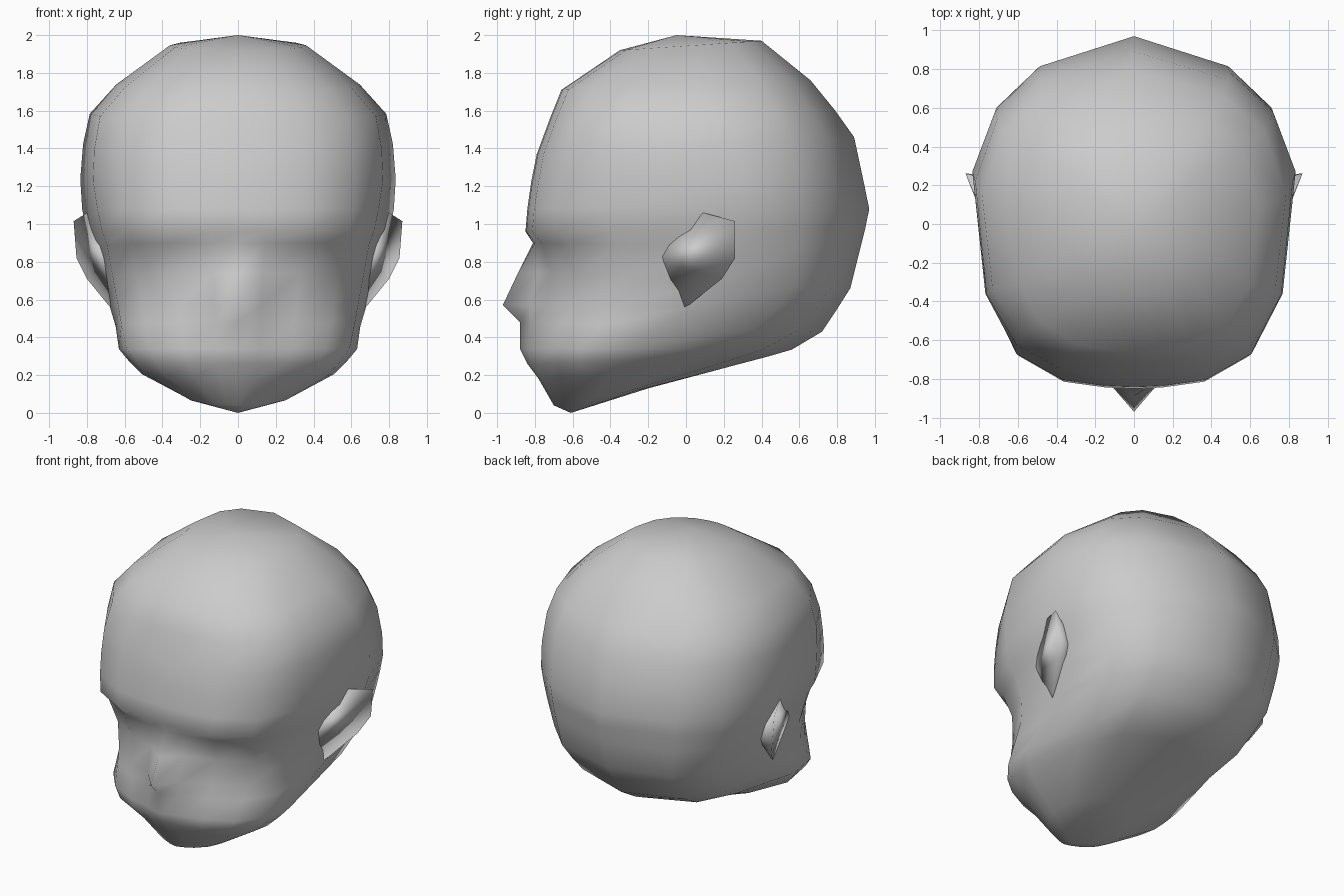
import bpy, bmesh
from math import exp

cube = bpy.data.objects.get("Cube")
if cube:
    bpy.data.objects.remove(cube, do_unlink=True)

clay = bpy.data.materials.new("plain grey")
clay.use_nodes = True
clay.diffuse_color = (0.6, 0.6, 0.6, 1)
clay.node_tree.nodes["Principled BSDF"].inputs["Base Color"].default_value = (0.6, 0.6, 0.6, 1)


def finish(bm, name):
    bmesh.ops.recalc_face_normals(bm, faces=bm.faces)
    for f in bm.faces:
        f.smooth = True
    mesh = bpy.data.meshes.new(name)
    bm.to_mesh(mesh)
    bm.free()
    mesh.materials.append(clay)
    obj = bpy.data.objects.new(name, mesh)
    bpy.context.collection.objects.link(obj)
    return obj


# Tilted cross-sections from chin to crown:
# front z, front y, centreline y, back z, back y, half width, widest y, front and back roundness
RINGS = [
    (0.04, -0.69, -0.70, 0.13, -0.20, 0.27, -0.48, 1.8, 1.9),
    (0.18, -0.77, -0.78, 0.25, 0.25, 0.51, -0.40, 1.8, 1.9),
    (0.26, -0.82, -0.84, 0.30, 0.44, 0.58, -0.36, 2.3, 2.0),
    (0.34, -0.83, -0.88, 0.335, 0.56, 0.635, -0.32, 2.3, 2.1),
    (0.48, -0.805, -0.88, 0.43, 0.72, 0.665, -0.12, 2.4, 2.2),
    (0.57, -0.785, -0.97, 0.55, 0.80, 0.685, 0.03, 2.5, 2.3),
    (0.74, -0.755, -0.89, 0.66, 0.87, 0.725, 0.16, 2.7, 2.3),
    (0.90, -0.80, -0.81, 0.86, 0.92, 0.775, 0.22, 2.9, 2.1),
    (0.96, -0.845, -0.85, 0.98, 0.95, 0.805, 0.25, 3.1, 1.95),
    (1.08, -0.835, -0.84, 1.08, 0.97, 0.825, 0.28, 3.1, 1.85),
    (1.22, -0.815, -0.82, 1.25, 0.935, 0.835, 0.27, 3.0, 1.85),
    (1.37, -0.785, -0.79, 1.46, 0.89, 0.82, 0.22, 3.0, 1.9),
    (1.56, -0.715, -0.72, 1.60, 0.79, 0.785, 0.15, 2.9, 2.0),
    (1.71, -0.655, -0.66, 1.76, 0.66, 0.645, 0.08, 2.7, 2.1),
    (1.92, -0.345, -0.35, 1.97, 0.40, 0.36, 0.05, 2.3, 2.1),
]
FRONT = [0, 0.18, 0.45, 0.74, 0.93]
BACK = [1, 0.86, 0.59, 0]


def dent(y, z):
    """Narrowing at the temples and behind the jaw."""
    temple = 0.04 * exp(-((y + 0.35) / 0.22) ** 2 - ((z - 0.95) / 0.25) ** 2)
    neck = 0.09 * exp(-((y - 0.08) / 0.25) ** 2 - ((z - 0.34) / 0.15) ** 2)
    return 1 - temple - neck


def section(zf, yf, ymid, zb, yb, half, wide, nf, nb):
    side = [(u * half, wide + (yf - wide) * (1 - u ** nf) ** (1 / nf)) for u in FRONT]
    side += [(u * half, wide + (yb - wide) * (1 - u ** nb) ** (1 / nb)) for u in BACK]
    side[0] = (0, ymid)
    side[1] = (side[1][0], side[1][1] + 0.25 * (ymid - yf))
    pts = []
    for x, y in side + [(-x, y) for x, y in side[-2:0:-1]]:
        z = zf + (zb - zf) * max(0, (y - yf) / (yb - yf))
        pts.append((x * dent(y, z), y, z))
    return pts


# Head: skull, face, nose and jaw in one skin
bm = bmesh.new()
loops = [[bm.verts.new(p) for p in section(*r)] for r in RINGS]
n = len(loops[0])
for low, high in zip(loops, loops[1:]):
    for i in range(n):
        j = (i + 1) % n
        bm.faces.new((low[i], low[j], high[j], high[i]))
for loop, tip in ((loops[0], (0, -0.61, 0)), (loops[-1], (0, -0.05, 2.0))):
    v = bm.verts.new(tip)
    for i in range(n):
        bm.faces.new((loop[i], loop[(i + 1) % n], v))
finish(bm, "head")

# Ears: shallow wedges flaring outwards towards the back
RIM = [(0.79, 0.07, 1.065), (0.87, 0.26, 1.015), (0.855, 0.26, 0.82),
       (0.80, 0.19, 0.71), (0.69, 0.02, 0.575), (0.63, -0.08, 0.52)]
for s, name in ((1, "left_ear"), (-1, "right_ear")):
    bm = bmesh.new()
    rim = [bm.verts.new((s * x, y, z)) for x, y, z in RIM]
    front = bm.verts.new((s * 0.665, -0.26, 0.83))
    inner = bm.verts.new((s * 0.66, 0.22, 0.82))
    for a, b in zip(rim, rim[1:]):
        bm.faces.new((a, b, front))
        bm.faces.new((b, a, inner))
    bm.faces.new((rim[0], front, inner))
    bm.faces.new((front, rim[-1], inner))
    finish(bm, name)
